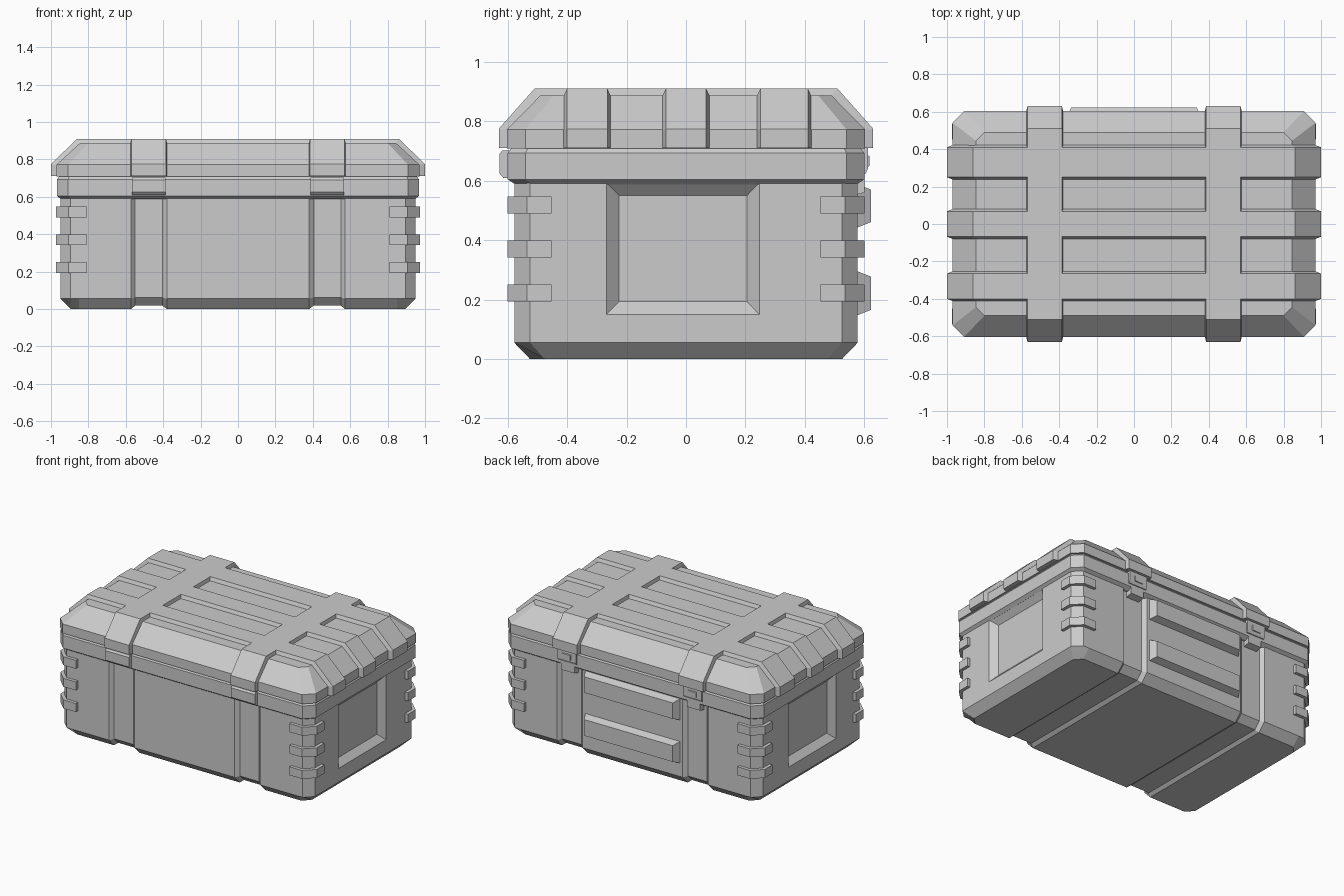
import bpy, bmesh

if "Cube" in bpy.data.objects:
    bpy.data.objects.remove(bpy.data.objects["Cube"])


def loft(name, sections):
    """Skin a closed solid through rings that have equal point counts."""
    bm = bmesh.new()
    rings = [[bm.verts.new(p) for p in s] for s in sections]
    n = len(rings[0])
    for a, b in zip(rings, rings[1:]):
        for i in range(n):
            j = (i + 1) % n
            bm.faces.new((a[i], a[j], b[j], b[i]))
    bm.faces.new(rings[0])
    bm.faces.new(rings[-1])
    bmesh.ops.remove_doubles(bm, verts=bm.verts, dist=1e-5)
    bmesh.ops.recalc_face_normals(bm, faces=bm.faces)
    me = bpy.data.meshes.new(name)
    bm.to_mesh(me)
    bm.free()
    ob = bpy.data.objects.new(name, me)
    bpy.context.collection.objects.link(ob)
    return ob


def octagon(hx, hy, c, z):
    return [(hx, -hy + c, z), (hx, hy - c, z), (hx - c, hy, z), (-hx + c, hy, z),
            (-hx, hy - c, z), (-hx, -hy + c, z), (-hx + c, -hy, z), (hx - c, -hy, z)]


def rect_x(x, y0, y1, z0, z1):
    return [(x, y0, z0), (x, y1, z0), (x, y1, z1), (x, y0, z1)]


def rect_y(y, x0, x1, z0, z1):
    return [(x0, y, z0), (x1, y, z0), (x1, y, z1), (x0, y, z1)]


def along_x(profile, x):
    return [(x, y, z) for y, z in profile]


def boolean_cut(ob, cutter):
    m = ob.modifiers.new("cut", 'BOOLEAN')
    m.operation = 'DIFFERENCE'
    m.solver = 'EXACT'
    m.object = cutter
    cutter.hide_render = True
    cutter.hide_set(True)
    cutter.display_type = 'WIRE'


# Body: cross-sections swept along x, with wrap-around strap grooves
def body_section(x, h, zc, hb, zb):
    return [(x, -h, 0.60), (x, -h, zc), (x, -hb, zb), (x, hb, zb), (x, h, zc), (x, h, 0.60)]


outer = (0.578, 0.055, 0.525, 0.0)
inner = (0.556, 0.062, 0.512, 0.018)
half = [(0.38, outer), (0.405, inner), (0.55, inner), (0.572, outer), (0.85, outer),
        (0.895, (0.578, 0.055, 0.475, 0.0)), (0.95, (0.525, 0.055, 0.525, 0.055))]
stations = [(-x, s) for x, s in reversed(half)] + half
body = loft("case_body", [body_section(x, *s) for x, s in stations])

# Recessed end panels
for s in (-1, 1):
    cutter = loft("end_panel_cutter", [
        rect_x(s * 0.91, -0.225, 0.205, 0.193, 0.55),
        rect_x(s * 0.95, -0.268, 0.247, 0.150, 0.593),
        rect_x(s * 1.00, -0.268, 0.247, 0.150, 0.593)])
    boolean_cut(body, cutter)

# Rim under the lid
loft("body_rim", [octagon(0.945, 0.573, 0.055, 0.587), octagon(0.968, 0.60, 0.06, 0.605),
                  octagon(0.968, 0.60, 0.06, 0.693), octagon(0.955, 0.587, 0.055, 0.711)])

# Lid shell
loft("lid", [octagon(0.97, 0.603, 0.062, 0.708), octagon(0.97, 0.603, 0.062, 0.772),
             octagon(0.845, 0.49, 0.045, 0.887)])


# Raised bands over the lid, with slightly tapered walls
def lid_band(name, axis, a, b, hi, hi_top, lo, lo_top, t=0.012):
    def ring(pos, h, ht, z_side, z_top):
        pts = [(-h, 0.71), (-h, z_side), (-ht, z_top), (ht, z_top), (h, z_side), (h, 0.71)]
        return [(u, pos, z) if axis == 'x' else (pos, u, z) for u, z in pts]
    low, high = (lo, lo_top, 0.771, 0.885), (hi, hi_top, 0.775, 0.91)
    loft(name, [ring(a - t, *low), ring(a, *high), ring(b, *high), ring(b + t, *low)])


for a, b in ((-0.40, -0.265), (-0.068, 0.068), (0.25, 0.41)):
    lid_band("lid_long_band", 'x', a, b, 1.0, 0.86, 0.969, 0.844)
for a, b in ((-0.57, -0.385), (0.385, 0.57)):
    lid_band("lid_cross_band", 'y', a, b, 0.63, 0.51, 0.602, 0.489, 0.006)

# Corner guards: three per corner
for sx in (-1, 1):
    for sy in (-1, 1):
        for z in (0.222, 0.37, 0.518):
            plan = [(0.81, 0.56), (0.81, 0.60), (0.905, 0.60), (0.972, 0.535),
                    (0.972, 0.453), (0.93, 0.453)]
            loft("corner_guard", [[(sx * x, sy * y, z + dz) for x, y in plan]
                                  for dz in (-0.029, 0.029)])

# Back ribs
for z0, z1 in ((0.148, 0.295), (0.443, 0.588)):
    loft("back_rib", [rect_y(0.56, -0.362, 0.362, z0, z1),
                      rect_y(0.578, -0.36, 0.36, z0, z1),
                      rect_y(0.623, -0.335, 0.335, z0 + 0.018, z1 - 0.018)])

for x in (-0.477, 0.477):
    # Front hinge block
    hinge = [(-0.57, 0.61), (-0.615, 0.61), (-0.628, 0.625), (-0.628, 0.69),
             (-0.618, 0.702), (-0.57, 0.702)]
    loft("front_hinge", [along_x(hinge, x - 0.09), along_x(hinge, x + 0.09)])
    # Back latch: plate, raised button and lower catch
    plate = [(0.57, 0.615), (0.605, 0.625), (0.612, 0.64), (0.612, 0.715), (0.57, 0.715)]
    loft("latch_plate", [along_x(plate, x - 0.07), along_x(plate, x + 0.07)])
    loft("latch_button", [rect_y(0.60, x - 0.037, x + 0.037, 0.642, 0.69),
                          rect_y(0.617, x - 0.03, x + 0.03, 0.649, 0.683)])
    loft("latch_catch", [rect_y(0.54, x - 0.05, x + 0.05, 0.545, 0.64),
                         rect_y(0.60, x - 0.05, x + 0.05, 0.56, 0.64)])
